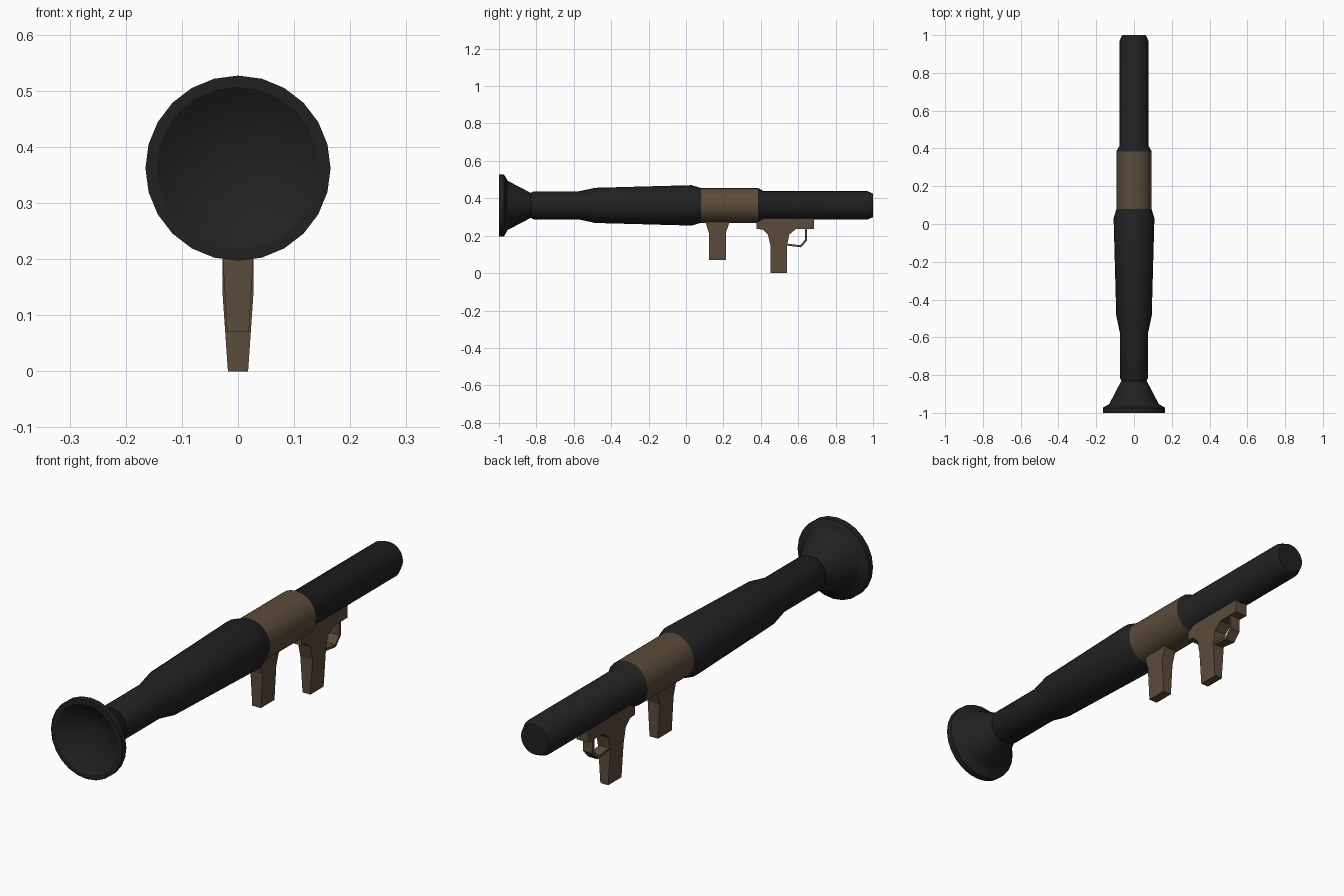
import bpy, bmesh, math

if "Cube" in bpy.data.objects:
    bpy.data.objects.remove(bpy.data.objects["Cube"])

AXIS_Z = 0.362
SIDES = 24


def material(name, rgb):
    m = bpy.data.materials.new(name)
    m.diffuse_color = (*rgb, 1)
    m.use_nodes = True
    m.node_tree.nodes["Principled BSDF"].inputs["Base Color"].default_value = m.diffuse_color
    return m


BLACK = material("gunmetal black", (0.0152, 0.0152, 0.0152))
BROWN = material("dull brown", (0.105, 0.072, 0.043))


def finish(bm, name, mat, smooth=False):
    bmesh.ops.remove_doubles(bm, verts=bm.verts, dist=1e-5)
    bmesh.ops.recalc_face_normals(bm, faces=bm.faces)
    me = bpy.data.meshes.new(name)
    bm.to_mesh(me)
    bm.free()
    me.materials.append(mat)
    ob = bpy.data.objects.new(name, me)
    bpy.context.collection.objects.link(ob)
    if smooth:
        bpy.ops.object.select_all(action='DESELECT')
        ob.select_set(True)
        bpy.context.view_layer.objects.active = ob
        bpy.ops.object.shade_smooth_by_angle(angle=math.radians(30))
    return ob


def lathe(name, profile, mat):
    """Spin (y, radius) points around the tube axis."""
    bm = bmesh.new()
    vs = [bm.verts.new((0, y, AXIS_Z + r)) for y, r in profile]
    es = [bm.edges.new(p) for p in zip(vs, vs[1:])]
    bmesh.ops.spin(bm, geom=vs + es, cent=(0, 0, AXIS_Z), axis=(0, 1, 0),
                   angle=2 * math.pi, steps=SIDES, use_merge=True)
    return finish(bm, name, mat, smooth=True)


def slab(name, outline, half_width, mat):
    """Side outline (y, z) given a thickness in x that depends on height."""
    bm = bmesh.new()
    sides = [[bm.verts.new((s * half_width(z), y, z)) for y, z in outline]
             for s in (-1, 1)]
    bm.faces.new(sides[0])
    bm.faces.new(sides[1][::-1])
    n = len(outline)
    for i in range(n):
        j = (i + 1) % n
        bm.faces.new((sides[0][i], sides[0][j], sides[1][j], sides[1][i]))
    return finish(bm, name, mat)


def taper(low, high, w_low, w_high):
    def width(z):
        t = min(1, max(0, (z - low) / (high - low)))
        return w_low + (w_high - w_low) * t
    return width


# Flared bell with a conical hollow
lathe("flared_bell", [(-0.90, 0), (-1.0, 0.145), (-1.0, 0.165), (-0.973, 0.165),
                      (-0.953, 0.131), (-0.83, 0.067)], BLACK)
# Narrow tube widening into the chamber
lathe("chamber_tube", [(-0.83, 0.067), (-0.815, 0.075), (-0.575, 0.075),
                       (-0.485, 0.094), (0.03, 0.108), (0.08, 0.093)], BLACK)
# Heat guard sleeve
lathe("heat_guard", [(0.08, 0.093), (0.385, 0.093)], BROWN)
# Muzzle tube with chamfered end
lathe("muzzle_tube", [(0.385, 0.093), (0.415, 0.076), (0.97, 0.076),
                      (1.0, 0.063), (1.0, 0)], BLACK)

# Forward hand grip
slab("support_grip", [(0.105, 0.30), (0.105, 0.27), (0.122, 0.215), (0.122, 0.07),
                      (0.213, 0.07), (0.213, 0.215), (0.232, 0.27), (0.232, 0.30)],
     taper(0.07, 0.215, 0.0195, 0.028), BROWN)
# Trigger grip with its mounting plate
slab("trigger_grip", [(0.378, 0.31), (0.378, 0.236), (0.41, 0.233), (0.438, 0.206),
                      (0.452, 0.145), (0.452, 0), (0.54, 0), (0.54, 0.145),
                      (0.552, 0.206), (0.588, 0.236), (0.685, 0.236), (0.685, 0.31)],
     taper(0, 0.145, 0.018, 0.028), BROWN)
# Trigger guard band
slab("trigger_guard", [(0.636, 0.24), (0.636, 0.178), (0.611, 0.149), (0.535, 0.158),
                       (0.535, 0.148), (0.615, 0.138), (0.648, 0.174), (0.648, 0.24)],
     lambda z: 0.022, BROWN)
